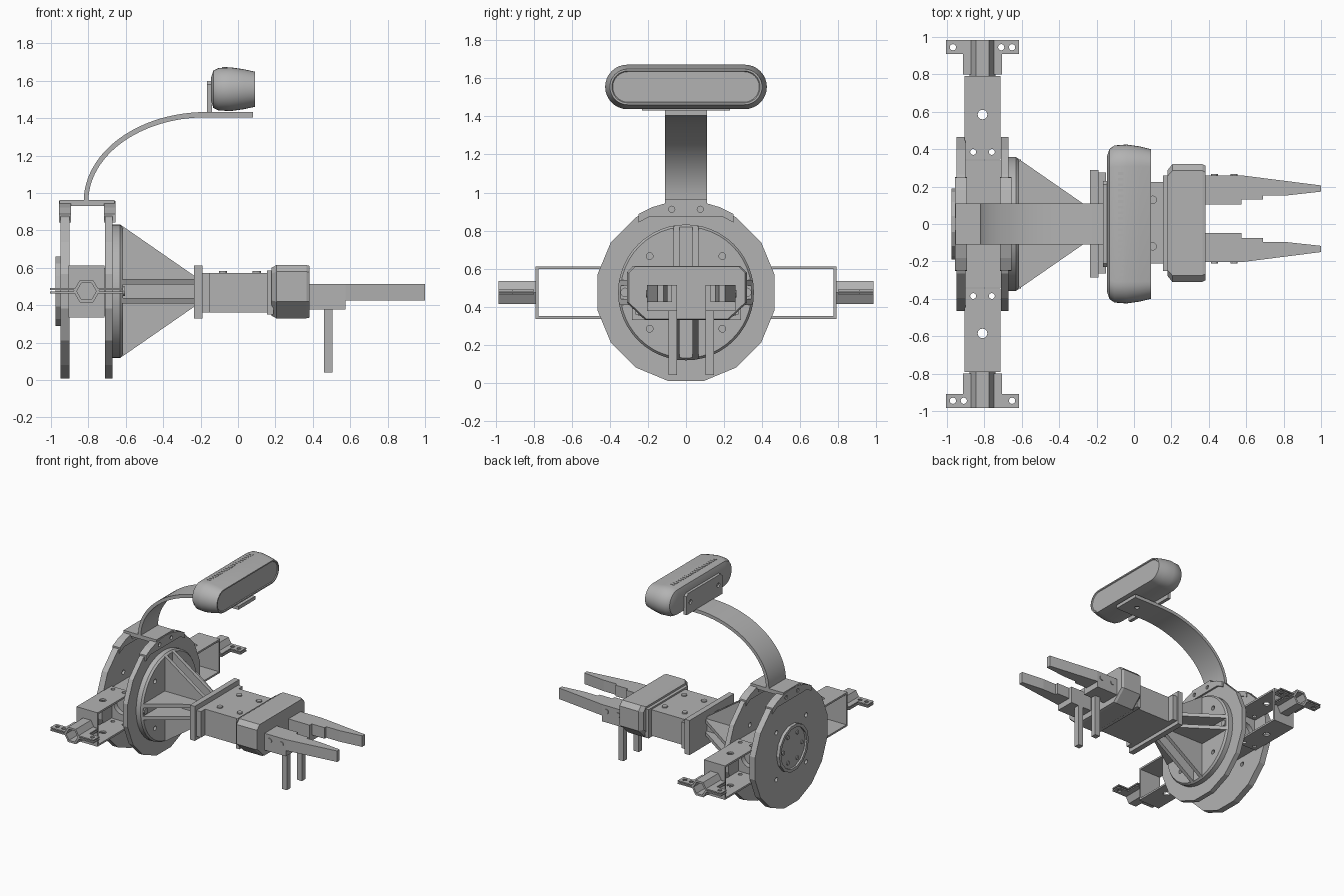
import bpy, bmesh
from math import sin, cos, pi, radians
from mathutils import Vector

cube = bpy.data.objects.get("Cube")
if cube:
    bpy.data.objects.remove(cube, do_unlink=True)

grey = bpy.data.materials.new("mid grey")
grey.use_nodes = True
grey.diffuse_color = (0.45, 0.45, 0.45, 1)
grey.node_tree.nodes["Principled BSDF"].inputs["Base Color"].default_value = (0.45, 0.45, 0.45, 1)

MID = 0.475      # height of the main axis
HUB = -0.81      # x of the side arms


def place(axis, a, b, t):
    return {"x": (t, a, b), "y": (a, t, b), "z": (a, b, t)}[axis]


def loft(name, rings, smooth=False):
    """Skin a list of matching closed rings and cap both ends."""
    bm = bmesh.new()
    rows = [[bm.verts.new(p) for p in ring] for ring in rings]
    n = len(rows[0])
    for r0, r1 in zip(rows, rows[1:]):
        for i in range(n):
            bm.faces.new((r0[i], r0[(i + 1) % n], r1[(i + 1) % n], r1[i]))
    bm.faces.new(rows[0])
    bm.faces.new(rows[-1])
    bmesh.ops.recalc_face_normals(bm, faces=bm.faces)
    mesh = bpy.data.meshes.new(name)
    bm.to_mesh(mesh)
    bm.free()
    mesh.materials.append(grey)
    ob = bpy.data.objects.new(name, mesh)
    bpy.context.collection.objects.link(ob)
    if smooth:
        bpy.ops.object.select_all(action="DESELECT")
        ob.select_set(True)
        bpy.context.view_layer.objects.active = ob
        bpy.ops.object.shade_smooth_by_angle(angle=radians(35))
    return ob


def prism(name, pts, axis, t0, t1, smooth=False):
    return loft(name, [[place(axis, a, b, t) for a, b in pts] for t in (t0, t1)], smooth)


def box(name, x0, x1, y0, y1, z0, z1):
    return prism(name, [(x0, y0), (x1, y0), (x1, y1), (x0, y1)], "z", z0, z1)


def ngon(a, b, r, n, turn=0.0):
    return [(a + r * cos(turn + 2 * pi * i / n), b + r * sin(turn + 2 * pi * i / n)) for i in range(n)]


def rod(name, axis, a, b, r, t0, t1, n=24, turn=0.0):
    return prism(name, ngon(a, b, r, n, turn), axis, t0, t1, n > 16)


def cut(ob, cutters):
    for c in cutters:
        mod = ob.modifiers.new("cut", "BOOLEAN")
        mod.operation, mod.solver, mod.object = "DIFFERENCE", "EXACT", c
    graph = bpy.context.evaluated_depsgraph_get()
    mesh = bpy.data.meshes.new_from_object(ob.evaluated_get(graph))
    ob.modifiers.clear()
    ob.data = mesh
    for c in cutters:
        bpy.data.objects.remove(c, do_unlink=True)


def holes(ob, axis, spots, r, t0, t1):
    cut(ob, [rod("cutter", axis, a, b, r, t0, t1, 12) for a, b in spots])


# Two faceted discs with bolt holes
bolts = [(0.27 * cos(pi / 4 + i * pi / 2), MID + 0.27 * sin(pi / 4 + i * pi / 2)) for i in range(4)]
for name, x0, x1 in (("rear_disc", -0.95, -0.9), ("front_disc", -0.71, -0.67)):
    disc = rod(name, "x", 0, MID, 0.475, x0, x1, 16, pi / 16)
    holes(disc, "x", bolts, 0.018, x0 - 0.1, x1 + 0.03)

# Rear cap with recessed face and screws
cap = rod("rear_cap", "x", 0, MID, 0.19, -0.975, -0.95, 14)
cut(cap, [rod("cutter", "x", 0, MID, 0.165, -1.1, -0.96, 14)])
for i in range(6):
    a = i * pi / 3
    rod("cap_screw", "x", 0.12 * cos(a), MID + 0.12 * sin(a), 0.016, -0.968, -0.958, 10)

# Flange with chamfered edge
flange = loft("flange", [[place("x", y, z, x) for y, z in ngon(0, MID, r, 48)]
                         for x, r in ((-0.67, 0.357), (-0.63, 0.357), (-0.615, 0.345))], True)
holes(flange, "x", bolts, 0.018, -0.65, -0.5)
for s in (1, -1):
    rod("flange_bolt", "x", s * 0.32, MID, 0.025, -0.62, -0.605, 12)

# Tapering twin ribs joining flange to mounting plate
for s in (1, -1):
    lo, hi = sorted((s * 0.035, s * 0.065))
    for axis, mid in (("y", MID), ("z", 0)):
        off = 0 if axis == "y" else MID
        prism("rib", [(-0.62, mid + 0.35), (-0.23, mid + 0.08), (-0.23, mid - 0.08), (-0.62, mid - 0.35)],
              axis, off + lo, off + hi)

# Mounting plate and gripper body
box("mounting_plate", -0.235, -0.19, -0.285, 0.29, 0.33, 0.612)
box("body_flange", -0.19, -0.15, -0.265, 0.275, 0.36, 0.572)
box("gripper_body", -0.15, 0.16, -0.21, 0.225, 0.36, 0.572)
box("body_collar", 0.155, 0.19, -0.25, 0.26, 0.35, 0.585)
for x in (-0.08, 0.1):
    for y in (-0.12, 0.13):
        rod("body_screw", "z", x, y, 0.022, 0.57, 0.582, 12)

# Palm housing: upper block over a narrower lower block
palm = [(-0.275, 0.615), (-0.31, 0.58), (-0.31, 0.42), (-0.215, 0.33),
        (0.225, 0.33), (0.32, 0.42), (0.32, 0.58), (0.285, 0.615)]


def palm_ring(x, k):
    return [(x, 0.005 + (y - 0.005) * k, 0.472 + (z - 0.472) * k) for y, z in palm]


loft("palm", [palm_ring(0.18, 0.9), palm_ring(0.205, 1), palm_ring(0.365, 1), palm_ring(0.383, 0.97)])

# Stepped fingers with hanging pegs
FINGER = [(0.38, 0.075), (0.575, 0.075), (0.575, 0.102), (0.69, 0.102), (0.69, 0.124),
          (0.81, 0.124), (1.0, 0.145), (1.0, 0.178), (0.575, 0.232), (0.38, 0.232)]
YC = 0.028
for s in (1, -1):
    prism("finger", [(x, YC + s * y) for x, y in FINGER], "z", 0.425, 0.515)
    lo, hi = sorted((YC + s * 0.075, YC + s * 0.232))
    box("finger_base", 0.38, 0.575, lo, hi, 0.378, 0.425)
    lo, hi = sorted((YC + s * 0.075, YC + s * 0.12))
    box("finger_peg", 0.46, 0.505, lo, hi, 0.04, 0.378)
    lo, hi = sorted((YC + s * 0.225, YC + s * 0.238))
    for x in (0.43, 0.535):
        rod("finger_screw", "y", x, 0.468, 0.019, lo, hi, 12)

# Core block between the discs
core = box("core_block", -0.9, -0.71, -0.34, 0.34, 0.345, 0.6)
for s in (1, -1):
    lo, hi = sorted((s * 0.3, s * 0.5))
    cut(core, [rod("cutter", "y", HUB, MID, 0.075, lo, hi, 24)])

# Side arms: open frames ending in hexagonal clamps
for s in (1, -1):
    def span(a, b):
        return sorted((s * a, s * b))
    for name, z0, z1 in (("arm_top", 0.597, 0.612), ("arm_bottom", 0.335, 0.35)):
        plate = box(name, -0.905, -0.715, *span(0.345, 0.79), z0, z1)
        holes(plate, "z", [(HUB, s * 0.585)], 0.026, z0 - 0.05, z1 + 0.05)
        holes(plate, "z", [(HUB - 0.05, s * 0.385), (HUB + 0.05, s * 0.385)], 0.016, z0 - 0.05, z1 + 0.05)
    box("arm_end", -0.905, -0.715, *span(0.775, 0.79), 0.335, 0.612)
    clamp = rod("hex_clamp", "y", HUB, MID, 0.07, *span(0.785, 0.985), 6)
    cut(clamp, [rod("cutter", "y", HUB, MID, 0.052, *span(0.8, 1.1), 6)])
    for z0 in (0.463, 0.481):
        for d in (1, -1):
            outline = [(0.06, 0.8), (0.105, 0.8), (0.105, 0.91), (0.195, 0.91), (0.195, 0.985), (0.06, 0.985)]
            wing = prism("clamp_wing", [(HUB + d * x, s * y) for x, y in outline], "z", z0, z0 + 0.01)
            offs = (0.158, 0.1) if d == s else (0.158,)
            holes(wing, "z", [(HUB + d * o, s * 0.945) for o in offs], 0.017, 0.4, 0.55)

# Saddle clips gripping the disc rims, bridged by a flat plate
arc = [(0.482 * sin(radians(a)), MID + 0.482 * cos(radians(a))) for a in (-31, -22, -11, 0, 11, 22, 31)]
clip = arc + [(0.25, 0.842), (0.19, 0.874), (-0.19, 0.874), (-0.25, 0.842)]
for x0, x1 in ((-0.957, -0.893), (-0.717, -0.655)):
    saddle = prism("saddle_clip", clip, "x", x0, x1)
    holes(saddle, "x", [(-0.075, 0.912), (0.075, 0.912)], 0.016, x0 - 0.05, x1 + 0.05)
box("bridge_plate", -0.955, -0.66, -0.11, 0.11, 0.93, 0.962)

# Curved strap sweeping up to the sensor shelf
steps = [i * pi / 48 for i in range(25)]
outer = [(-0.17 - 0.655 * cos(a), 0.955 + 0.478 * sin(a)) for a in steps]
inner = [(-0.17 - 0.63 * cos(a), 0.955 + 0.45 * sin(a)) for a in reversed(steps)]
prism("strap", outer + inner, "y", -0.11, 0.11, True)
shelf = box("sensor_shelf", -0.17, 0.08, -0.11, 0.11, 1.405, 1.433)
holes(shelf, "z", [(-0.03, 0)], 0.02, 1.3, 1.42)
back = prism("sensor_back_plate", [(-0.23, 1.43), (0.23, 1.43), (0.23, 1.58), (0.21, 1.6),
                                   (-0.21, 1.6), (-0.23, 1.58)], "x", -0.167, -0.14)
holes(back, "x", [(-0.18, 1.52), (0.18, 1.52)], 0.018, -0.3, -0.155)


# Pill-shaped sensor with inset face and top vents
def pill(x, hy, hz):
    pts = []
    for s in (1, -1):
        for i in range(17):
            a = -pi / 2 + i * pi / 16
            pts.append((x, s * (hy - hz + hz * cos(a)), 1.555 + s * hz * sin(a)))
    return pts


loft("sensor", [pill(*p) for p in ((-0.145, 0.36, 0.06), (-0.132, 0.4, 0.1), (-0.105, 0.42, 0.113),
                                   (-0.04, 0.425, 0.117), (0.03, 0.415, 0.107), (0.09, 0.4, 0.094),
                                   (0.09, 0.39, 0.084), (0.084, 0.385, 0.08))], True)
for i in range(19):
    y = -0.27 + i * 0.03
    box("vent", -0.085, -0.055, y - 0.007, y + 0.007, 1.666, 1.673)
